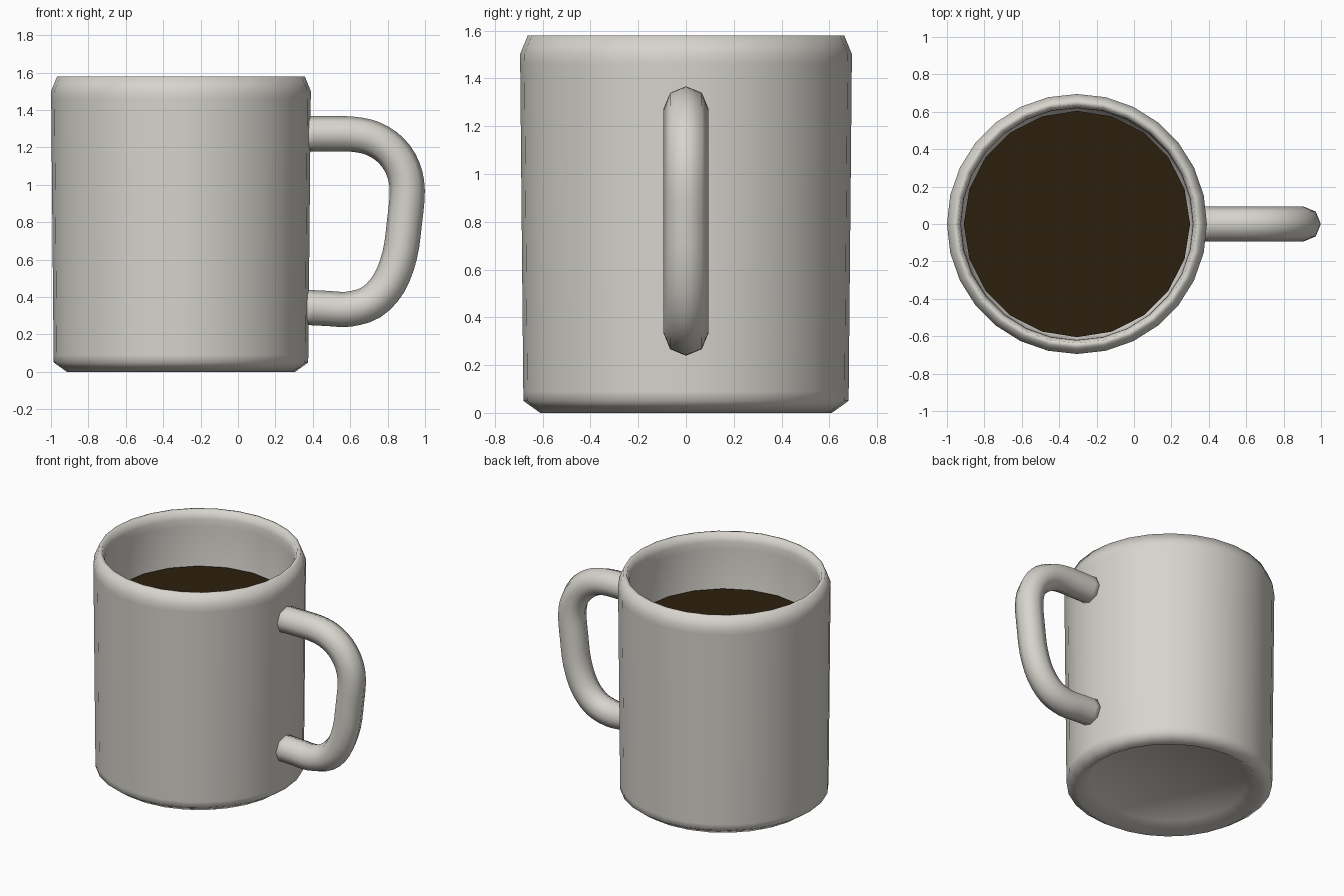
import bpy, bmesh, math
from mathutils import Vector

if "Cube" in bpy.data.objects:
    bpy.data.objects.remove(bpy.data.objects["Cube"])

CX = -0.305  # axis of the cup


def material(name, rgb):
    m = bpy.data.materials.new(name)
    m.diffuse_color = (*rgb, 1)
    m.use_nodes = True
    m.node_tree.nodes["Principled BSDF"].inputs["Base Color"].default_value = m.diffuse_color
    return m


def make_object(name, rings, mat, smooth):
    """Skin a list of vertex rings and cap both ends."""
    bm = bmesh.new()
    loops = [[bm.verts.new(p) for p in ring] for ring in rings]
    n = len(loops[0])
    for a, b in zip(loops, loops[1:]):
        for i in range(n):
            j = (i + 1) % n
            bm.faces.new((a[i], a[j], b[j], b[i]))
    if len(loops) > 1:
        bm.faces.new(loops[0][::-1])
        bm.faces.new(loops[-1])
        bmesh.ops.recalc_face_normals(bm, faces=bm.faces[:])
    else:
        bm.faces.new(loops[0])  # single disc facing up
    for f in bm.faces:
        f.smooth = smooth
    me = bpy.data.meshes.new(name)
    bm.to_mesh(me)
    bm.free()
    me.materials.append(mat)
    ob = bpy.data.objects.new(name, me)
    bpy.context.collection.objects.link(ob)
    return ob


def circle(r, z, n):
    return [Vector((CX + r * math.cos(math.tau * i / n),
                    r * math.sin(math.tau * i / n), z)) for i in range(n)]


def smooth_path(pts, steps):
    """Catmull-Rom curve through the points."""
    p = [2 * pts[0] - pts[1]] + pts + [2 * pts[-1] - pts[-2]]
    out = []
    for a, b, c, d in zip(p, p[1:], p[2:], p[3:]):
        for s in range(steps):
            t = s / steps
            out.append(0.5 * (2 * b + (c - a) * t + (2 * a - 5 * b + 4 * c - d) * t * t
                              + (3 * b - a - 3 * c + d) * t ** 3))
    return out + [pts[-1]]


ceramic = material("warm white ceramic", (0.68, 0.66, 0.61))
brown = material("dark coffee", (0.024, 0.014, 0.004))

# Cup: recessed base, foot, outer wall, rounded rim, inner wall and floor
profile = [(0.52, 0.07), (0.61, 0), (0.68, 0.05), (0.681, 0.09), (0.694, 1.46),
           (0.695, 1.5), (0.662, 1.58), (0.637, 1.58), (0.621, 1.52),
           (0.62, 1.47), (0.612, 0.2), (0.55, 0.14)]
make_object("cup", [circle(r, z, 28) for r, z in profile], ceramic, True)

# Coffee surface
make_object("coffee", [circle(0.605, 1.19, 20)], brown, False)

# Handle: octagonal tube swept along a path in the xz plane
path = [(0.36, 1.273), (0.5, 1.273), (0.62, 1.27), (0.727, 1.245), (0.82, 1.182),
        (0.882, 1.087), (0.905, 0.97), (0.89, 0.8), (0.865, 0.625),
        (0.807, 0.473), (0.712, 0.372), (0.59, 0.335), (0.48, 0.339), (0.36, 0.345)]
pts = smooth_path([Vector((x, 0, z)) for x, z in path], 3)
rings = []
for i, p in enumerate(pts):
    t = (pts[min(i + 1, len(pts) - 1)] - pts[max(i - 1, 0)]).normalized()
    side = Vector((-t.z, 0, t.x))
    rings.append([p + 0.094 * (side * math.cos(math.tau * k / 8)
                               + Vector((0, 1, 0)) * math.sin(math.tau * k / 8))
                  for k in range(8)])
make_object("handle", rings, ceramic, True)
